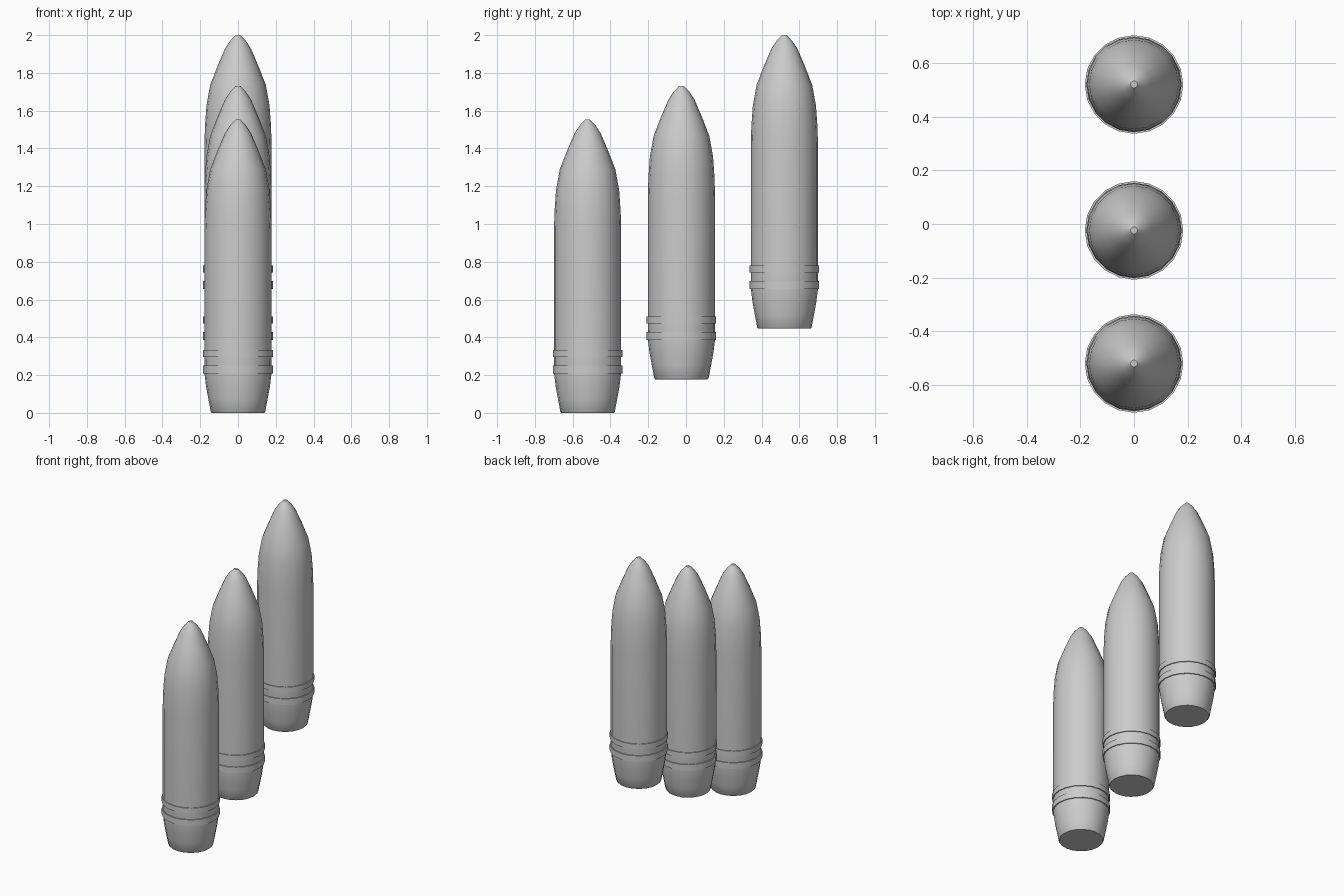
import bpy, bmesh, math

if "Cube" in bpy.data.objects:
    bpy.data.objects.remove(bpy.data.objects["Cube"])

SIDES = 20

# Shell profile: (radius, height) from base to nose
BODY = [(0.139, 0.0), (0.144, 0.006), (0.157, 0.075), (0.169, 0.14), (0.177, 0.205),
        (0.178, 0.34), (0.178, 0.96), (0.175, 1.07), (0.167, 1.18), (0.147, 1.29),
        (0.110, 1.385), (0.069, 1.481), (0.042, 1.522), (0.013, 1.553)]
BANDS = {"lower_band": (0.209, 0.251), "upper_band": (0.296, 0.333)}


def lathe(name, profile, location, closed=False):
    """Revolve a profile about z; cap the ends, or close it into a ring."""
    bm = bmesh.new()
    rings = []
    for r, z in profile:
        rings.append([bm.verts.new((r * math.cos(2 * math.pi * i / SIDES),
                                    r * math.sin(2 * math.pi * i / SIDES), z))
                      for i in range(SIDES)])
    pairs = list(zip(rings, rings[1:]))
    if closed:
        pairs.append((rings[-1], rings[0]))
    else:
        bm.faces.new(rings[0][::-1])
        bm.faces.new(rings[-1])
    for a, b in pairs:
        for i in range(SIDES):
            j = (i + 1) % SIDES
            bm.faces.new((a[i], a[j], b[j], b[i]))
    bmesh.ops.recalc_face_normals(bm, faces=bm.faces)
    mesh = bpy.data.meshes.new(name)
    bm.to_mesh(mesh)
    bm.free()
    obj = bpy.data.objects.new(name, mesh)
    obj.location = location
    bpy.context.collection.objects.link(obj)
    bpy.ops.object.select_all(action='DESELECT')
    obj.select_set(True)
    bpy.context.view_layer.objects.active = obj
    bpy.ops.object.shade_smooth_by_angle(angle=math.radians(35))
    return obj


# Three shells stepping up towards the back
for label, y, z in (("front", -0.521, 0.0), ("middle", -0.024, 0.178), ("rear", 0.521, 0.447)):
    lathe(label + "_shell_body", BODY, (0, y, z))
    # Raised driving bands near the base
    for band, (z0, z1) in BANDS.items():
        ring = [(0.172, z0), (0.184, z0), (0.184, z1), (0.172, z1)]
        lathe(label + "_shell_" + band, ring, (0, y, z), closed=True)
